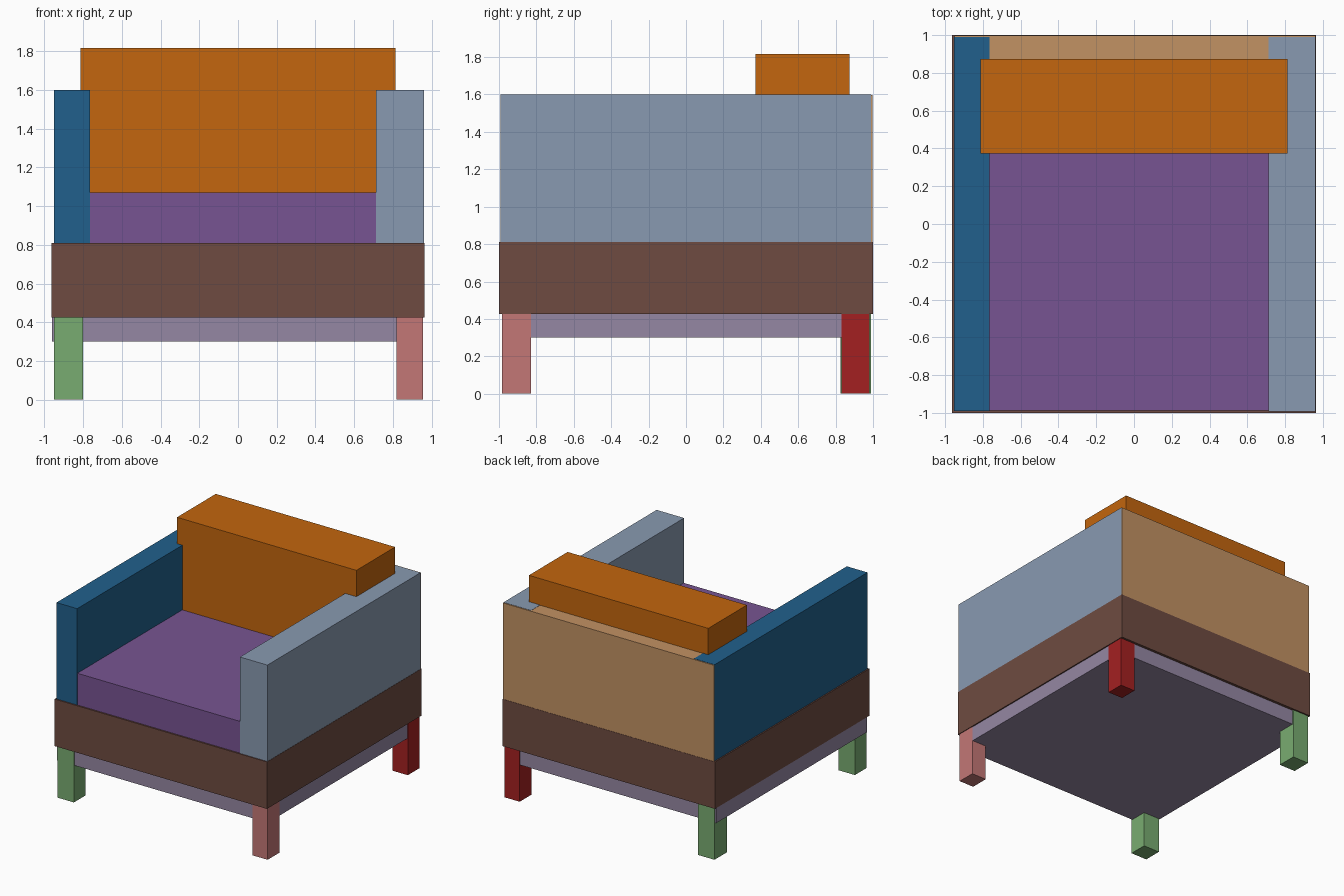
import bpy
import bmesh
from mathutils import Vector

cube = bpy.data.objects.get("Cube")
if cube:
    bpy.data.objects.remove(cube, do_unlink=True)


def material(name, rgb):
    """Flat material from 0-255 display values, stored as linear."""
    def lin(c):
        c /= 255
        return c / 12.92 if c <= 0.04045 else ((c + 0.055) / 1.055) ** 2.4
    col = (*[lin(c) for c in rgb], 1)
    mat = bpy.data.materials.new(name)
    mat.use_nodes = True
    mat.diffuse_color = col
    mat.node_tree.nodes["Principled BSDF"].inputs["Base Color"].default_value = col
    return mat


brown = material("brown", (110, 75, 65))
orange = material("orange", (195, 102, 14))
purple = material("purple", (119, 84, 146))
blue = material("blue", (33, 96, 140))
grey_blue = material("grey blue", (137, 154, 177))
tan = material("tan", (194, 146, 99))
lavender = material("lavender", (149, 135, 163))
green = material("green", (121, 172, 113))
pink = material("pink", (195, 119, 118))
red = material("red", (164, 32, 33))


def box(name, mat, x, y, z):
    """Box spanning the given (min, max) range on each axis."""
    lo, hi = Vector((x[0], y[0], z[0])), Vector((x[1], y[1], z[1]))
    size, centre = hi - lo, (lo + hi) / 2
    bm = bmesh.new()
    bmesh.ops.create_cube(bm, size=1)
    bmesh.ops.scale(bm, vec=size, verts=bm.verts)
    mesh = bpy.data.meshes.new(name)
    bm.to_mesh(mesh)
    bm.free()
    mesh.materials.append(mat)
    obj = bpy.data.objects.new(name, mesh)
    obj.location = centre
    bpy.context.collection.objects.link(obj)
    return obj


# Frame and the panel under it
box("base_frame", brown, (-0.963, 0.963), (-1, 1), (0.425, 0.81))
box("bottom_panel", lavender, (-0.96, 0.953), (-0.975, 0.978), (0.3, 0.45))

# Arms, the right one thinner than the left
box("right_arm", blue, (-0.952, -0.765), (-0.99, 0.99), (0.74, 1.6))
box("left_arm", grey_blue, (0.712, 0.961), (-0.992, 0.99), (0.74, 1.6))

# Back panel, seat cushion and back cushion
box("back_panel", tan, (-0.951, 0.96), (0.78, 0.998), (0.74, 1.598))
box("seat_cushion", purple, (-0.8, 0.75), (-0.988, 0.8), (0.74, 1.07))
box("back_cushion", orange, (-0.813, 0.813), (0.372, 0.873), (1.0, 1.816))

# Legs
right_x, left_x = (-0.95, -0.8), (0.82, 0.957)
front_y = (-0.983, -0.83)
box("front_right_leg", green, right_x, front_y, (0, 0.44))
box("front_left_leg", pink, left_x, front_y, (0, 0.44))
box("back_right_leg", green, right_x, (0.825, 0.988), (0, 0.44))
box("back_left_leg", red, left_x, (0.832, 0.982), (0, 0.44))
